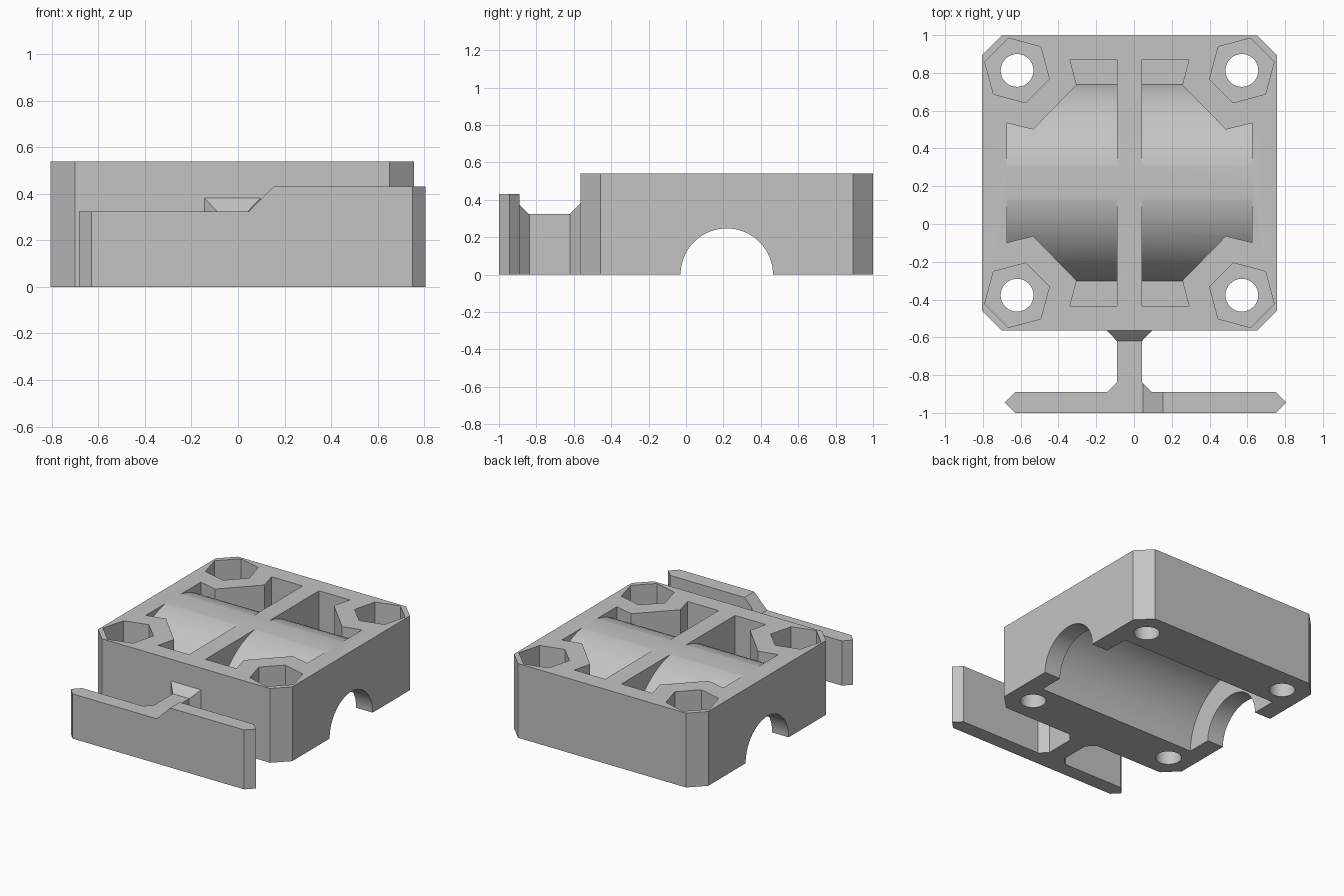
import bpy, bmesh, math
from mathutils import Matrix, Vector

if "Cube" in bpy.data.objects:
    bpy.data.objects.remove(bpy.data.objects["Cube"], do_unlink=True)

CX, CY = -0.024, 0.218          # centre of the block
HALF, HEIGHT = 0.781, 0.54
FLOOR = 0.17                    # floor of the top pockets

grey = bpy.data.materials.new("plain grey")
grey.use_nodes = True
grey.diffuse_color = (0.55, 0.55, 0.55, 1)
grey.node_tree.nodes["Principled BSDF"].inputs["Base Color"].default_value = grey.diffuse_color


def finish(name, bm):
    bmesh.ops.recalc_face_normals(bm, faces=bm.faces)
    mesh = bpy.data.meshes.new(name)
    bm.to_mesh(mesh)
    bm.free()
    mesh.materials.append(grey)
    obj = bpy.data.objects.new(name, mesh)
    bpy.context.collection.objects.link(obj)
    return obj


def prism(name, points, vector):
    """Extrude a closed outline of 3D points along a vector."""
    bm = bmesh.new()
    face = bm.faces.new([bm.verts.new(p) for p in points])
    new = bmesh.ops.extrude_face_region(bm, geom=[face])["geom"]
    verts = [v for v in new if isinstance(v, bmesh.types.BMVert)]
    bmesh.ops.translate(bm, verts=verts, vec=Vector(vector))
    return finish(name, bm)


def upright(name, outline, z0, z1):
    return prism(name, [(x, y, z0) for x, y in outline], (0, 0, z1 - z0))


def ring(x, y, radius, sides, turn=0):
    angles = [math.radians(turn) + math.tau * i / sides for i in range(sides)]
    return [(x + radius * math.cos(a), y + radius * math.sin(a)) for a in angles]


def lengthwise(name, radius, x0, x1):
    """Round bar along x, with its axis on the ground."""
    return prism(name, [(x0, y, z) for y, z in ring(CY, 0, radius, 72)], (x1 - x0, 0, 0))


def boolean(obj, tool, operation="DIFFERENCE"):
    tool.hide_render = True
    mod = obj.modifiers.new("cut", "BOOLEAN")
    mod.operation, mod.solver, mod.object = operation, "EXACT", tool
    bpy.context.view_layer.update()
    graph = bpy.context.evaluated_depsgraph_get()
    mesh = bpy.data.meshes.new_from_object(obj.evaluated_get(graph))
    obj.modifiers.clear()
    obj.data = mesh
    bpy.data.objects.remove(tool, do_unlink=True)


# Block with chamfered vertical corners
c = HALF - 0.105
corners = [(c, -HALF), (HALF, -c), (HALF, c), (c, HALF),
           (-c, HALF), (-HALF, c), (-HALF, -c), (-c, -HALF)]
block = upright("bearing_block", [(CX + x, CY + y) for x, y in corners], 0, HEIGHT)

# Top pockets that leave a rounded shell over the bearing
half = [(0.066, 0.652), (0.315, 0.652), (0.28, 0.518), (0.51, 0.282), (0.649, 0.316)]
outline = half + [(x, -y) for x, y in reversed(half)]
for side in (-1, 1):
    pocket = upright("pocket_cutter", [(CX + side * x, CY + y) for x, y in outline],
                     FLOOR, HEIGHT + 0.1)
    boolean(pocket, lengthwise("shell_cutter", 0.547, -1, 1))
    boolean(block, pocket)

# Bearing seat and narrower rod passage
boolean(block, lengthwise("bearing_cutter", 0.43, CX - 0.649, CX + 0.649))
boolean(block, lengthwise("rod_cutter", 0.247, -1, 1))

# Screw holes with hexagonal nut traps
for sx in (-1, 1):
    for sy in (-1, 1):
        x, y = CX + sx * 0.595, CY + sy * 0.595
        boolean(block, upright("screw_cutter", ring(x, y, 0.087, 32), -0.1, HEIGHT + 0.1))
        turn = 45 if sx * sy < 0 else 15
        boolean(block, upright("nut_cutter", ring(x, y, 0.177, 6, turn), 0.2, HEIGHT + 0.1))

# Front plate and stem, trimmed to a stepped top
left, right = -0.09, 0.042
plan = [(-0.63, -1), (0.75, -1), (0.805, -0.945), (0.75, -0.89), (right + 0.053, -0.89),
        (right, -0.837), (right, -0.55), (left, -0.55), (left, -0.837),
        (left - 0.053, -0.89), (-0.63, -0.89), (-0.683, -0.945)]
plate = upright("front_plate_and_stem", plan, 0, 0.5)
step = [(-1, 0.325), (right + 0.005, 0.325), (0.153, 0.432), (1, 0.432), (1, 0.7), (-1, 0.7)]
boolean(plate, prism("step_cutter", [(x, -1.2, z) for x, z in step], (0, 1, 0)))

# Flared foot joining the stem to the block
bm = bmesh.new()
foot_plan = [(left, -0.62), (right, -0.62), (right + 0.056, -0.562), (left - 0.056, -0.562)]
low = [bm.verts.new((x, y, 0)) for x, y in foot_plan]
high = [bm.verts.new((x, y, 0.325 + y + 0.62)) for x, y in foot_plan]
bm.faces.new(low)
bm.faces.new(high)
for i in range(4):
    j = (i + 1) % 4
    bm.faces.new((low[i], low[j], high[j], high[i]))
foot = finish("stem_foot", bm)

# Smooth the round surfaces, keep the edges crisp
bpy.ops.object.select_all(action="DESELECT")
for obj in (block, plate, foot):
    obj.select_set(True)
bpy.context.view_layer.objects.active = block
bpy.ops.object.shade_smooth_by_angle(angle=math.radians(25))
